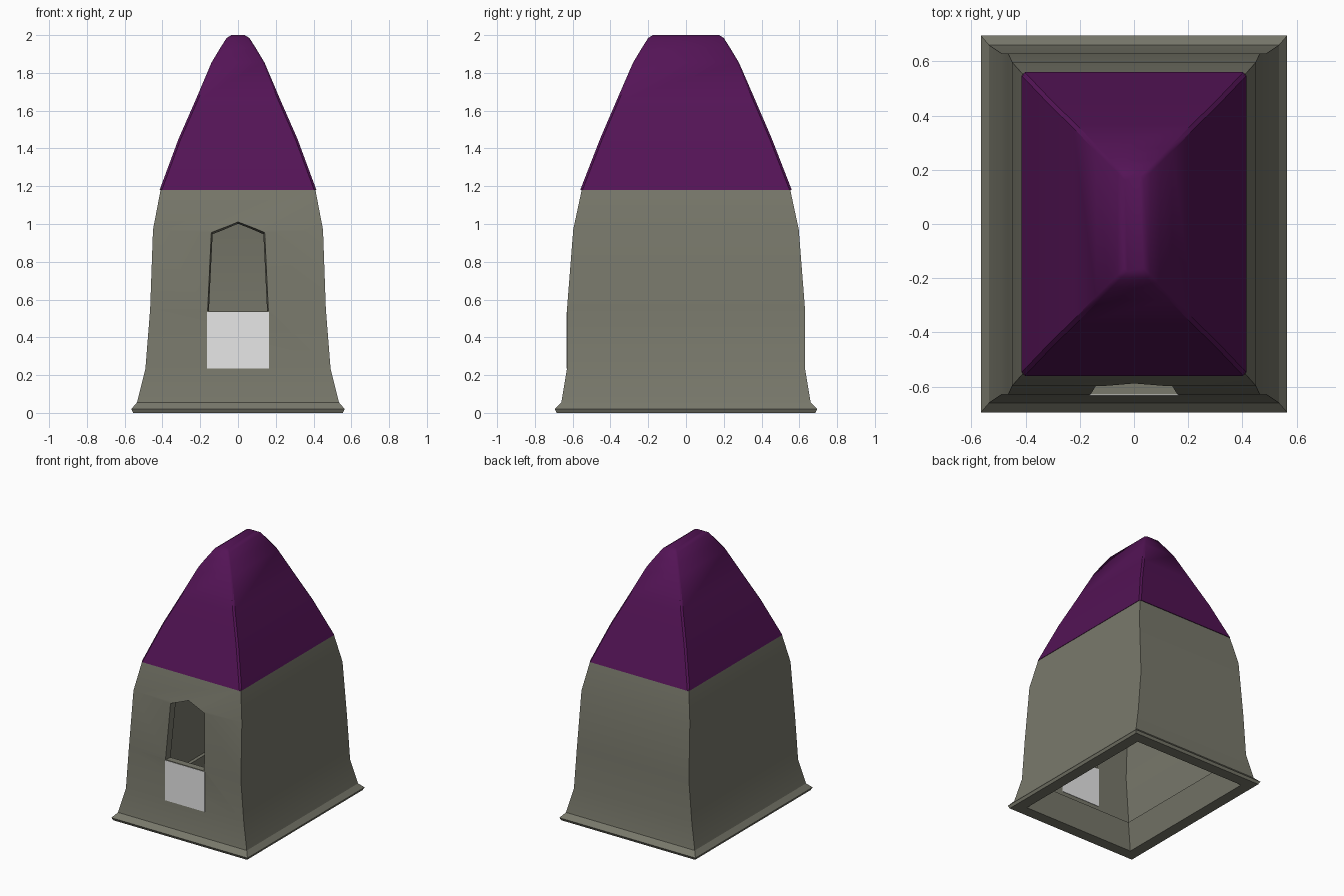
import bpy, bmesh, math

cube = bpy.data.objects.get("Cube")
if cube:
    bpy.data.objects.remove(cube, do_unlink=True)


def material(name, rgb):
    m = bpy.data.materials.new(name)
    m.use_nodes = True
    m.diffuse_color = (*rgb, 1)
    bsdf = m.node_tree.nodes["Principled BSDF"]
    bsdf.inputs["Base Color"].default_value = (*rgb, 1)
    bsdf.inputs["Roughness"].default_value = 0.9
    return m


STONE = material("olive stone", (0.19, 0.19, 0.148))
PURPLE = material("deep purple", (0.088, 0.0067, 0.093))
PALE = material("pale panel", (0.8, 0.8, 0.8))


def finish(name, bm, mat):
    bmesh.ops.recalc_face_normals(bm, faces=bm.faces)
    mesh = bpy.data.meshes.new(name)
    bm.to_mesh(mesh)
    bm.free()
    mesh.materials.append(mat)
    obj = bpy.data.objects.new(name, mesh)
    bpy.context.collection.objects.link(obj)
    return obj


def select(obj):
    bpy.ops.object.select_all(action="DESELECT")
    obj.select_set(True)
    bpy.context.view_layer.objects.active = obj


def smooth(obj, degrees):
    select(obj)
    bpy.ops.object.shade_smooth_by_angle(angle=math.radians(degrees))


def rectangle(hx, hy, cut):
    """Rectangle outline, with its corners cut when cut > 0."""
    pts = []
    for sx, sy in ((1, 1), (-1, 1), (-1, -1), (1, -1)):
        if cut:
            pair = [(sx * hx, sy * (hy - cut)), (sx * (hx - cut), sy * hy)]
            pts += pair if sx * sy > 0 else pair[::-1]
        else:
            pts.append((sx * hx, sy * hy))
    return pts


def loft(profile, cut=0, wrap=False):
    """Skin rectangles (half width, half depth, height) into one surface."""
    bm = bmesh.new()
    rings = [[bm.verts.new((x, y, z)) for x, y in rectangle(hx, hy, cut)]
             for hx, hy, z in profile]
    pairs = list(zip(rings, rings[1:]))
    if wrap:
        pairs.append((rings[-1], rings[0]))
    else:
        bm.faces.new(rings[0])
        bm.faces.new(rings[-1])
    for a, b in pairs:
        for i in range(len(a)):
            j = (i + 1) % len(a)
            bm.faces.new((a[i], a[j], b[j], b[i]))
    return bm


def prism(front, back, y0, y1):
    """Solid between two outlines in the xz plane."""
    bm = bmesh.new()
    a = [bm.verts.new((x, y0, z)) for x, z in front]
    b = [bm.verts.new((x, y1, z)) for x, z in back]
    bm.faces.new(a)
    bm.faces.new(b)
    for i in range(len(a)):
        j = (i + 1) % len(a)
        bm.faces.new((a[i], a[j], b[j], b[i]))
    return bm


# Hollow stone walls: flared foot, tapering sides, inner ledge, open bottom
outer = [(0.555, 0.685, 0), (0.565, 0.695, 0.02), (0.535, 0.66, 0.055),
         (0.49, 0.63, 0.235), (0.465, 0.63, 0.55), (0.45, 0.597, 0.97),
         (0.408, 0.55, 1.19)]
inner = [(0.36, 0.50, 1.19), (0.40, 0.545, 0.97), (0.415, 0.58, 0.55),
         (0.44, 0.58, 0.19), (0.415, 0.555, 0.19), (0.47, 0.60, 0)]
walls = finish("stone_walls", loft(outer + inner, wrap=True), STONE)


# Pointed window opening, narrowing inwards
def window_outline(half, low, shoulder, peak):
    return [(-half, low), (half, low), (half - 0.015, shoulder),
            (0, peak), (-half + 0.015, shoulder)]


cutter = finish("window_cutter",
                prism(window_outline(0.165, 0.54, 0.965, 1.025),
                      window_outline(0.14, 0.54, 0.935, 0.99), -0.66, -0.48), STONE)
cutter.hide_render = True
boolean = walls.modifiers.new("window", "BOOLEAN")
boolean.operation = "DIFFERENCE"
boolean.solver = "EXACT"
boolean.object = cutter
select(walls)
bpy.ops.object.modifier_apply(modifier=boolean.name)
bpy.data.objects.remove(cutter, do_unlink=True)
smooth(walls, 20)

# Pale panel under the window, on both sides of the wall
panel = [(-0.165, 0.235), (0.165, 0.235), (0.165, 0.535), (-0.165, 0.535)]
finish("outer_panel", prism(panel, panel, -0.632, -0.628), PALE)
finish("inner_panel", prism(panel, panel, -0.582, -0.577), PALE)

# Steep hipped roof with a rounded ridge and a slight overhang
roof = [(0.385, 0.53, 1.19), (0.415, 0.56, 1.18), (0.315, 0.455, 1.45),
        (0.225, 0.367, 1.655), (0.14, 0.28, 1.855), (0.095, 0.235, 1.93),
        (0.06, 0.2, 1.985), (0.035, 0.175, 2.0)]
smooth(finish("roof", loft(roof, cut=0.012), PURPLE), 40)
